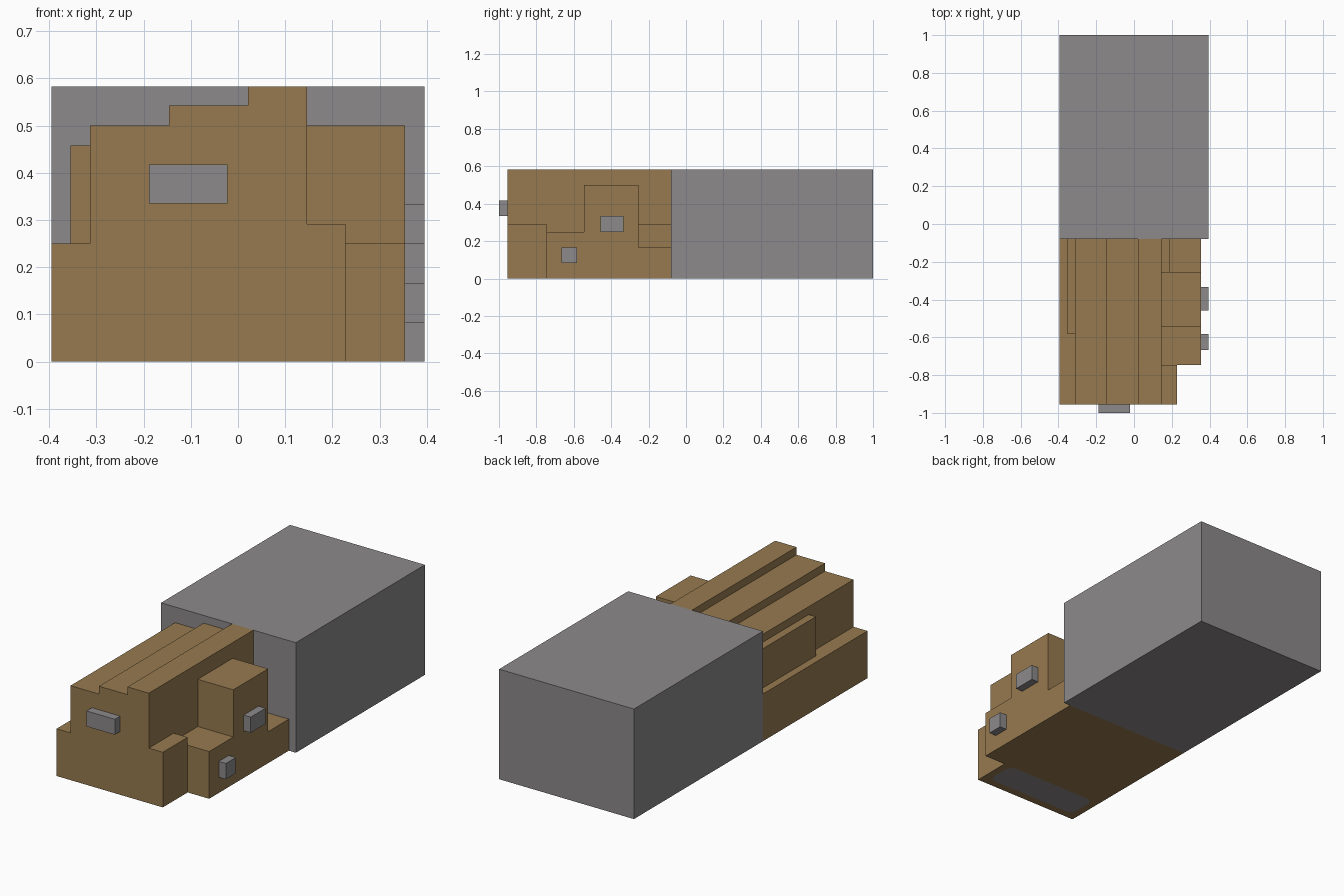
import bpy, bmesh, math

cube = bpy.data.objects.get("Cube")
if cube:
    bpy.data.objects.remove(cube, do_unlink=True)


def material(name, rgb):
    m = bpy.data.materials.new(name)
    m.use_nodes = True
    m.diffuse_color = (*rgb, 1)
    m.node_tree.nodes["Principled BSDF"].inputs["Base Color"].default_value = (*rgb, 1)
    return m


BROWN = material("brown", (0.31, 0.195, 0.08))
GREY = material("grey", (0.265, 0.252, 0.253))


def prism(name, mat, outline, depth):
    """Extrude a closed outline of 3D points along the depth vector."""
    bm = bmesh.new()
    face = bm.faces.new([bm.verts.new(p) for p in outline])
    new = bmesh.ops.extrude_face_region(bm, geom=[face])["geom"]
    bmesh.ops.translate(bm, vec=depth,
                        verts=[g for g in new if isinstance(g, bmesh.types.BMVert)])
    bmesh.ops.recalc_face_normals(bm, faces=bm.faces)
    mesh = bpy.data.meshes.new(name)
    bm.to_mesh(mesh)
    bm.free()
    mesh.materials.append(mat)
    ob = bpy.data.objects.new(name, mesh)
    bpy.context.collection.objects.link(ob)
    return ob


def box(name, mat, x, y, z):
    outline = [(x[0], y[0], z[0]), (x[1], y[0], z[0]), (x[1], y[1], z[0]), (x[0], y[1], z[0])]
    return prism(name, mat, outline, (0, 0, z[1] - z[0]))


def combine(target, tool, operation):
    """Apply a boolean to target and discard the tool."""
    mod = target.modifiers.new(operation, 'BOOLEAN')
    mod.operation, mod.solver, mod.object = operation, 'EXACT', tool
    bpy.context.view_layer.objects.active = target
    bpy.ops.object.modifier_apply(modifier=mod.name)
    bpy.data.objects.remove(tool, do_unlink=True)


FRONT, JOINT = -0.955, -0.08
LEFT, INNER = 0.354, 0.146

# Large rear block
box("rear_block", GREY, (-0.395, 0.395), (JOINT, 1.0), (0, 0.583))

# Stepped main body, extruded front to back
steps = [(-0.395, 0), (-0.395, 0.25), (-0.313, 0.25), (-0.313, 0.5), (-0.146, 0.5),
         (-0.146, 0.542), (0.021, 0.542), (0.021, 0.583), (INNER, 0.583), (INNER, 0)]
body = prism("stepped_body", BROWN, [(x, FRONT, z) for x, z in steps], (0, JOINT - FRONT, 0))

# Blocks merged into the sides of the body
for name, x, y, z in [
    ("right_ledge", (-0.355, -0.25), (-0.58, JOINT), (0.1, 0.458)),
    ("front_shoulder", (0.05, 0.228), (FRONT, -0.7), (0, 0.292)),
    ("low_shelf", (0.05, LEFT), (-0.747, -0.4), (0, 0.25)),
    ("tall_block", (0.05, LEFT), (-0.545, -0.253), (0, 0.5)),
    ("rear_shelf", (0.05, LEFT), (-0.3, JOINT), (0, 0.167)),
    ("rear_step", (0.05, 0.188), (-0.3, JOINT), (0, 0.292)),
]:
    # the shoulder ends where the low shelf begins
    if name == "front_shoulder":
        y = (FRONT, -0.747)
    combine(body, box(name, BROWN, x, y, z), 'UNION')


# Rounded plate let flush into the underside
def rounded_outline(x, y, r, z, segments=6):
    points = []
    for quarter, (sx, sy) in enumerate([(1, 1), (0, 1), (0, 0), (1, 0)]):
        cx = x[sx] + (r if sx == 0 else -r)
        cy = y[sy] + (r if sy == 0 else -r)
        for i in range(segments + 1):
            a = (quarter + i / segments) * math.pi / 2
            points.append((cx + r * math.cos(a), cy + r * math.sin(a), z))
    return points


plate = ((-0.355, 0.188), (-0.913, -0.747), 0.04)
combine(body, prism("plate_cutter", BROWN, rounded_outline(*plate, -0.01), (0, 0, 0.018)),
        'DIFFERENCE')
prism("underside_plate", GREY, rounded_outline(*plate, 0), (0, 0, 0.008))

# Small protruding tabs
box("front_tab", GREY, (-0.188, -0.022), (-1.0, FRONT), (0.335, 0.417))
box("upper_side_tab", GREY, (LEFT, 0.395), (-0.458, -0.333), (0.25, 0.333))
box("lower_side_tab", GREY, (LEFT, 0.395), (-0.666, -0.583), (0.083, 0.167))
